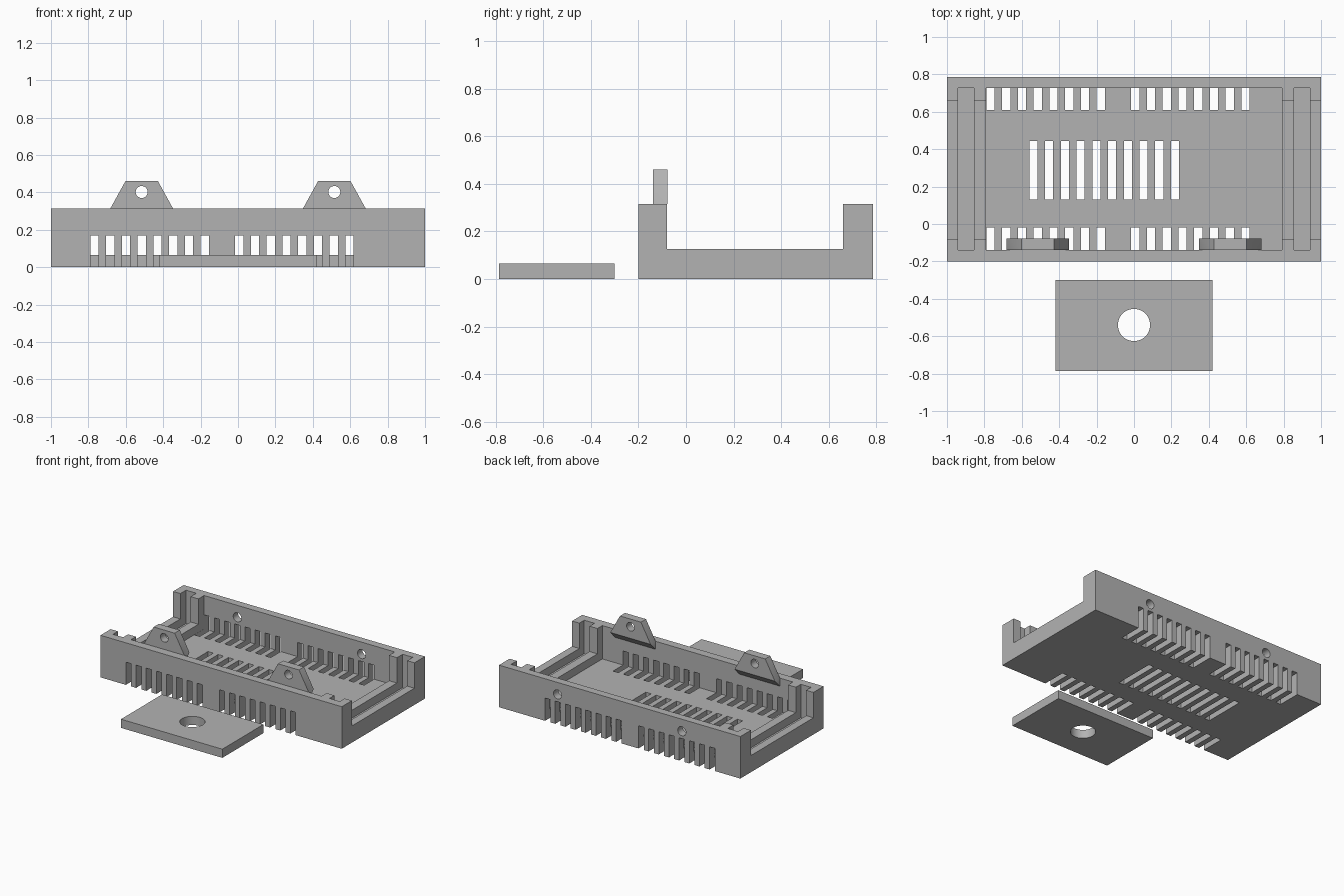
import bpy, bmesh, math
from mathutils import Matrix, Vector

if "Cube" in bpy.data.objects:
    bpy.data.objects.remove(bpy.data.objects["Cube"])

grey = bpy.data.materials.new("plain grey")
grey.diffuse_color = (0.45, 0.45, 0.45, 1)
grey.use_nodes = True
grey.node_tree.nodes["Principled BSDF"].inputs["Base Color"].default_value = grey.diffuse_color


def add_box(bm, x0, x1, y0, y1, z0, z1):
    size = Matrix.Diagonal((x1 - x0, y1 - y0, z1 - z0, 1))
    mid = Matrix.Translation(((x0 + x1) / 2, (y0 + y1) / 2, (z0 + z1) / 2))
    bmesh.ops.create_cube(bm, size=1, matrix=mid @ size)


def add_cylinder(bm, centre, radius, depth, along_y=False):
    turn = Matrix.Rotation(math.pi / 2 if along_y else 0, 4, 'X')
    bmesh.ops.create_cone(bm, cap_ends=True, segments=40, radius1=radius, radius2=radius,
                          depth=depth, matrix=Matrix.Translation(centre) @ turn)


def finish(name, bm):
    bmesh.ops.recalc_face_normals(bm, faces=bm.faces)
    mesh = bpy.data.meshes.new(name)
    bm.to_mesh(mesh)
    bm.free()
    mesh.materials.append(grey)
    obj = bpy.data.objects.new(name, mesh)
    bpy.context.collection.objects.link(obj)
    return obj


def boxes(name, *dims):
    bm = bmesh.new()
    for d in dims:
        add_box(bm, *d)
    return finish(name, bm)


def cylinders(name, *args):
    bm = bmesh.new()
    for a in args:
        add_cylinder(bm, *a)
    return finish(name, bm)


def apply_modifiers(obj):
    bpy.context.view_layer.objects.active = obj
    for mod in list(obj.modifiers):
        bpy.ops.object.modifier_apply(modifier=mod.name)


def cut(obj, cutter):
    mod = obj.modifiers.new("cut", 'BOOLEAN')
    mod.operation, mod.solver, mod.object = 'DIFFERENCE', 'EXACT', cutter
    apply_modifiers(obj)
    bpy.data.objects.remove(cutter)


def smooth(obj):
    bpy.ops.object.select_all(action='DESELECT')
    obj.select_set(True)
    bpy.context.view_layer.objects.active = obj
    bpy.ops.object.shade_smooth_by_angle(angle=math.radians(30))


FLOOR, SILL, TOP = 0.065, 0.125, 0.315
HOLE_X = 0.515
PITCH, SLOT = 0.0842, 0.044

# Tray: hollow box with lowered ends and a channel across each end
tray = boxes("tray", (-1, 1, -0.2, 0.785, 0, TOP))
cut(tray, boxes("end_dip", (-1.1, 1.1, -0.08, 0.66, SILL, 0.5)))
cut(tray, boxes("cavity", (-0.79, 0.79, -0.138, 0.727, FLOOR, 0.5)))
cut(tray, boxes("end_channels", *[(min(s * 0.855, s * 0.94), max(s * 0.855, s * 0.94),
                                   -0.138, 0.727, FLOOR, 0.5) for s in (-1, 1)]))

# Ventilation slots: two groups wrapping each long wall, one group in the floor
wall_x = [start + i * PITCH for start in (-0.789, -0.015) for i in range(8)]
for y0, y1 in ((-0.3, -0.02), (0.61, 0.9)):
    cut(tray, boxes("wall_slots", *[(x, x + SLOT, y0, y1, -0.1, 0.17) for x in wall_x]))
floor_x = [-0.56 + i * PITCH for i in range(10)]
cut(tray, boxes("floor_slots", *[(x, x + SLOT, 0.13, 0.445, -0.1, 0.1) for x in floor_x]))

# Round holes in the rear wall
cut(tray, cylinders("rear_holes", *[((s * HOLE_X, 0.76, 0.225), 0.034, 0.2, True)
                                    for s in (-1, 1)]))
smooth(tray)

# Tapered mounting tabs on the inside of the front wall, with a sloped underside
for side, s in (("left", -1), ("right", 1)):
    bm = bmesh.new()
    front = [(-0.167, 0.255), (0.167, 0.255), (0.167, TOP), (0.087, 0.46), (-0.087, 0.46), (-0.167, TOP)]
    back = [(x, max(z, TOP)) for x, z in front[2:]]
    f = [bm.verts.new((s * HOLE_X + x, -0.138, z)) for x, z in front]
    b = [bm.verts.new((s * HOLE_X + x, -0.078, z)) for x, z in back]
    for face in (f, b, (f[0], f[1], b[0], b[3]), (f[1], f[2], b[0]), (f[2], f[3], b[1], b[0]),
                 (f[3], f[4], b[2], b[1]), (f[4], f[5], b[3], b[2]), (f[5], f[0], b[3])):
        bm.faces.new(face)
    tab = finish(side + "_mounting_tab", bm)
    cut(tab, cylinders("tab_hole", ((s * HOLE_X, -0.108, 0.402), 0.032, 0.2, True)))
    smooth(tab)

# Separate flat plate with a central hole
plate = boxes("front_plate", (-0.42, 0.42, -0.785, -0.3, 0, FLOOR))
cut(plate, cylinders("plate_hole", ((0, -0.54, 0.03), 0.086, 0.3)))
smooth(plate)
